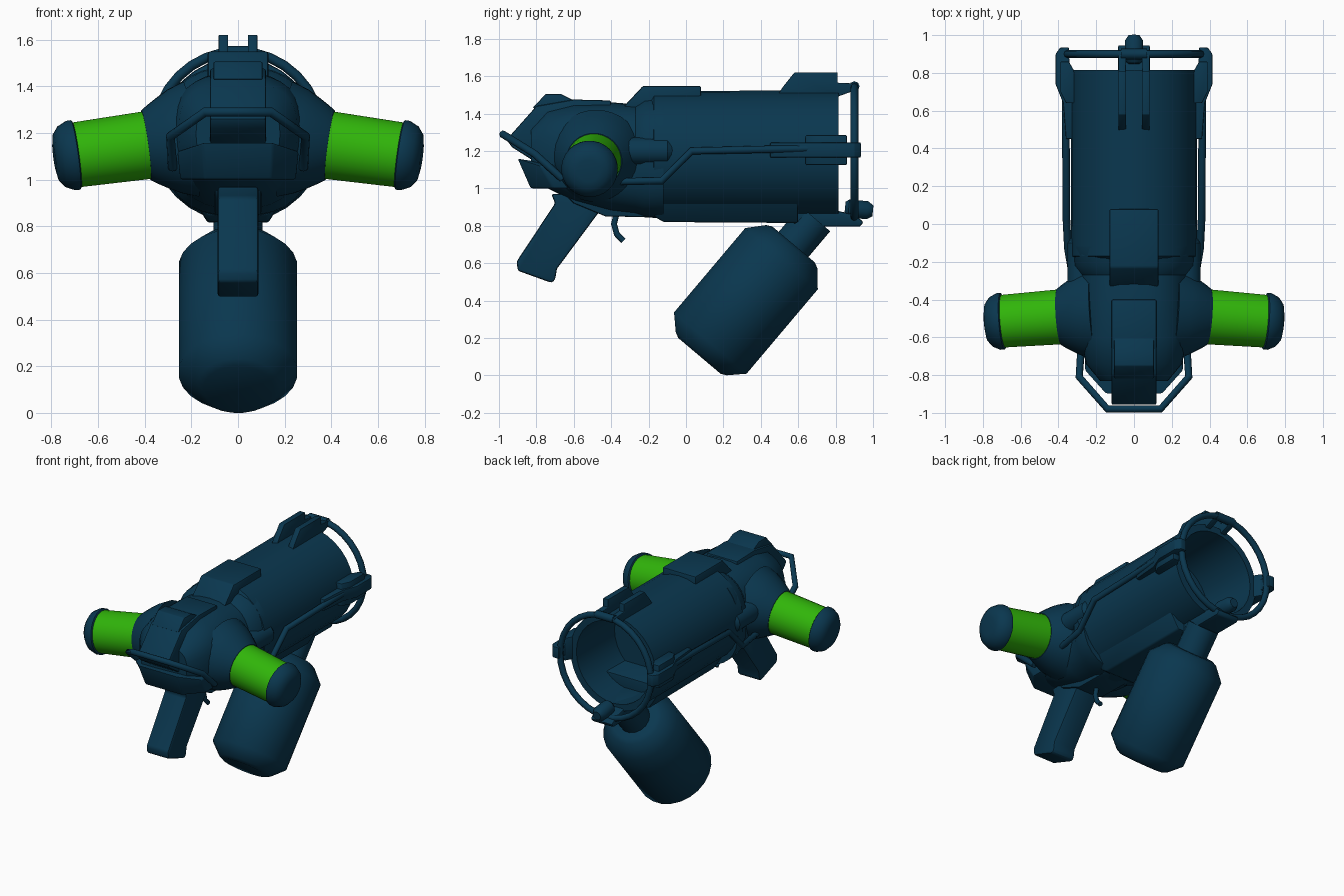
import bpy, bmesh, math
from mathutils import Vector

if "Cube" in bpy.data.objects:
    bpy.data.objects.remove(bpy.data.objects["Cube"])

def material(name, col):
    m = bpy.data.materials.new(name)
    m.diffuse_color = (*col, 1)
    m.use_nodes = True
    m.node_tree.nodes["Principled BSDF"].inputs["Base Color"].default_value = m.diffuse_color
    return m

BLUE = material("dark_blue", (0.003, 0.038, 0.078))
GREEN = material("lamp_green", (0.03, 0.46, 0.003))

def finish(ob, mat=BLUE, bevel=0.0, angle=35):
    ob.data.materials.append(mat)
    bpy.ops.object.select_all(action='DESELECT')
    bpy.context.view_layer.objects.active = ob
    ob.select_set(True)
    if bevel:
        b = ob.modifiers.new("bevel", 'BEVEL')
        b.width, b.segments, b.limit_method = bevel, 2, 'ANGLE'
        bpy.ops.object.modifier_apply(modifier="bevel")
    bpy.ops.object.shade_smooth_by_angle(angle=math.radians(angle))
    return ob

def from_bmesh(name, bm):
    bmesh.ops.recalc_face_normals(bm, faces=bm.faces)
    me = bpy.data.meshes.new(name)
    bm.to_mesh(me)
    bm.free()
    ob = bpy.data.objects.new(name, me)
    bpy.context.collection.objects.link(ob)
    return ob

def bridge(name, rings, mat=BLUE, angle=35, bevel=0.0):
    """Skin a list of equal point rings and cap both ends."""
    bm = bmesh.new()
    vs = [[bm.verts.new(p) for p in r] for r in rings]
    n = len(vs[0])
    for a, b in zip(vs, vs[1:]):
        for i in range(n):
            bm.faces.new((a[i], a[(i + 1) % n], b[(i + 1) % n], b[i]))
    bm.faces.new(vs[0])
    bm.faces.new(vs[-1])
    return finish(from_bmesh(name, bm), mat, bevel, angle)

def sections(sects, power=1.0, segs=32):
    """Rounded rings across y from (y, half width, bottom, top)."""
    def sp(v):
        return math.copysign(abs(v) ** power, v)
    angs = [2 * math.pi * i / segs for i in range(segs)]
    return [[(w * sp(math.cos(a)), y, (lo + hi) / 2 + (hi - lo) / 2 * sp(math.sin(a))) for a in angs]
            for y, w, lo, hi in sects]

def lathe(name, profile, origin, direction, mat=BLUE, segs=28, angle=35):
    """Profile is (distance along axis, radius)."""
    d = Vector(direction).normalized()
    u = d.orthogonal().normalized()
    v = d.cross(u)
    rings = []
    for t, r in profile:
        c = Vector(origin) + d * t
        rings.append([c + (u * math.cos(a) + v * math.sin(a)) * r
                      for a in (2 * math.pi * i / segs for i in range(segs))])
    return bridge(name, rings, mat, angle)

def prism(name, pts, axis, lo, hi, bevel=0.01):
    """Extrude a 2D outline along x (pts are y,z) or z (pts are x,y)."""
    put = (lambda p, t: (t, p[0], p[1])) if axis == 'x' else (lambda p, t: (p[0], p[1], t))
    return bridge(name, [[put(p, t) for p in pts] for t in (lo, hi)], BLUE, 35, bevel)

def tube(name, pts, r, cyclic=False):
    cu = bpy.data.curves.new(name, 'CURVE')
    cu.dimensions = '3D'
    cu.bevel_depth, cu.bevel_resolution, cu.use_fill_caps = r, 2, True
    sp = cu.splines.new('POLY')
    sp.points.add(len(pts) - 1)
    for q, p in zip(sp.points, pts):
        q.co = (*p, 1)
    sp.use_cyclic_u = cyclic
    ob = bpy.data.objects.new(name, cu)
    bpy.context.collection.objects.link(ob)
    bpy.ops.object.select_all(action='DESELECT')
    bpy.context.view_layer.objects.active = ob
    ob.select_set(True)
    bpy.ops.object.convert(target='MESH')
    return finish(bpy.context.object, BLUE, 0, 50)

# Hollow barrel with a flat-bottomed keel below it
lathe("barrel", [(-0.2, 0.29), (-0.17, 0.333), (0.815, 0.335), (0.815, 0.288), (0.40, 0.28)],
      (0, 0, 1.188), (0, 1, 0), segs=32)
bridge("keel", [[(-0.24, y, 0.99), (-0.13, y, z), (0.13, y, z), (0.24, y, 0.99)]
                for y, z in [(-0.17, 0.85), (-0.12, 0.82), (0.60, 0.815)]], bevel=0.01)

# Rear housing
bridge("rear_housing", sections([
    (-0.12, 0.325, 0.84, 1.49), (-0.22, 0.32, 0.845, 1.48), (-0.27, 0.285, 0.86, 1.45), (-0.40, 0.285, 0.875, 1.46),
    (-0.60, 0.285, 0.93, 1.455), (-0.74, 0.255, 1.0, 1.42), (-0.83, 0.18, 1.06, 1.33)], 0.77))

# Plates and blocks along the top and back
prism("top_plate", [(-0.34, 1.43), (-0.23, 1.548), (0.08, 1.548), (0.08, 1.43)], 'x', -0.13, 0.13)
prism("rear_spine", [(-0.40, 1.3), (-0.40, 1.47), (-0.60, 1.475), (-0.80, 1.44), (-0.96, 1.26),
                     (-0.93, 1.22), (-0.82, 1.15), (-0.6, 1.15)], 'x', -0.12, 0.12)
prism("spine_cap", [(-0.5, 1.44), (-0.61, 1.475), (-0.67, 1.505), (-0.75, 1.505), (-0.82, 1.43), (-0.7, 1.4)],
      'x', -0.105, 0.105, 0.006)

# Chamfered back plate, leaning with the rear slope
outline = [(-0.26, -0.62), (-0.26, -0.76), (-0.15, -0.88), (0.15, -0.88), (0.26, -0.76), (0.26, -0.62)]
bridge("back_plate", [[(x * 0.95, y + 0.05, 1.0) for x, y in outline],
                      [(x, y - 0.02, 1.12 + (0.04 if abs(x) < 0.2 else 0)) for x, y in outline]], bevel=0.01)

# Rear rail
half = [(0.28, -0.66, 1.05), (0.29, -0.81, 1.185), (0.14, -0.98, 1.29)]
tube("rear_rail", half + [(-x, y, z) for x, y, z in reversed(half)], 0.02)

# Grip, trigger plate and trigger
prism("grip", [(-0.72, 0.97), (-0.70, 0.92), (-0.905, 0.61), (-0.90, 0.56), (-0.72, 0.495), (-0.70, 0.51),
               (-0.69, 0.57), (-0.46, 0.88), (-0.46, 0.97)], 'x', -0.087, 0.087, 0.025)
prism("trigger_plate", [(-0.64, 0.96), (-0.60, 0.92), (-0.43, 0.85), (-0.13, 0.845), (-0.10, 0.96)],
      'x', -0.10, 0.10)
tube("trigger", [(0, -0.37, 0.87), (0, -0.385, 0.81), (0, -0.37, 0.755), (0, -0.335, 0.72)], 0.016)

# Tank and its neck
axis = (0, 0.645, 0.764)
lathe("tank", [(-0.09, 0.15), (-0.075, 0.18), (0, 0.256), (0.59, 0.256), (0.675, 0.18), (0.69, 0.15)],
      (0, 0.13, 0.173), axis, segs=24, angle=50)
lathe("tank_neck", [(0.66, 0.09), (0.68, 0.105), (0.87, 0.105)], (0, 0.13, 0.173), axis, segs=16)

# Muzzle ring
tube("muzzle_ring", [(0.356 * math.cos(i * math.pi / 16), 0.9, 1.193 + 0.356 * math.sin(i * math.pi / 16))
                     for i in range(32)], 0.021, True)

# Lower mount and nozzle
prism("lower_mount", [(0.50, 0.92), (0.56, 0.82), (0.62, 0.797), (0.93, 0.795), (0.95, 0.82), (0.90, 0.86),
                      (0.81, 0.88), (0.80, 0.90)], 'x', -0.085, 0.085)
lathe("lower_nozzle", [(0, 0.035), (0.02, 0.05), (0.12, 0.05), (0.15, 0.03)],
      (0, 0.85, 0.895), (0, 1, -0.1), segs=12)
tube("upper_pin", [(-0.07, 0.9, 1.545), (0.07, 0.9, 1.545)], 0.028)

for s in (-1, 1):
    side = "right" if s > 0 else "left"
    # Sight fins over the muzzle
    prism(side + "_sight_fin", [(0.49, 1.50), (0.52, 1.545), (0.58, 1.62), (0.81, 1.62), (0.81, 1.565),
                                (0.92, 1.56), (0.92, 1.53), (0.81, 1.49)],
          'x', min(s * 0.042, s * 0.083), max(s * 0.042, s * 0.083), 0.004)
    # Ring bracket and its pad
    prism(side + "_ring_bracket",
          [(s * x, y) for x, y in [(0.32, 0.45), (0.36, 0.45), (0.375, 0.64), (0.415, 0.74), (0.415, 0.90),
                                   (0.39, 0.935), (0.345, 0.935), (0.34, 0.80), (0.32, 0.80)]],
          'z', 1.165, 1.245, 0.006)
    prism(side + "_bracket_pad",
          [(s * x, y) for x, y in [(0.31, 0.64), (0.36, 0.64), (0.39, 0.70), (0.39, 0.86), (0.345, 0.86),
                                   (0.31, 0.80)]], 'z', 1.125, 1.285, 0.006)
    # Side rod
    tube(side + "_side_rod", [(s * x, y, z) for x, y, z in [
        (0.362, 0.72, 1.215), (0.358, 0.03, 1.20), (0.35, -0.13, 1.04), (0.30, -0.42, 1.035)]], 0.02)
    # Shoulder pod beside the housing
    lathe(side + "_shoulder", [(0, 0.05), (0.03, 0.073), (0.24, 0.073), (0.27, 0.05)],
          (s * 0.28, -0.34, 1.20), (0, 1, 0), segs=16)
    # Lamp: flared socket, green body, domed cap
    origin, d = (s * 0.37, -0.49, 1.15), (s * 0.33, -0.025, -0.045)
    lathe(side + "_lamp_socket", [(-0.17, 0.25), (-0.10, 0.225), (-0.05, 0.198), (0, 0.168), (0.025, 0.15)],
          origin, d)
    lathe(side + "_lamp", [(-0.02, 0.147), (0.34, 0.14)], origin, d, GREEN)
    lathe(side + "_lamp_cap", [(0.325, 0.142), (0.33, 0.151), (0.35, 0.151), (0.39, 0.132), (0.415, 0.10),
                               (0.422, 0.06)], origin, d)
